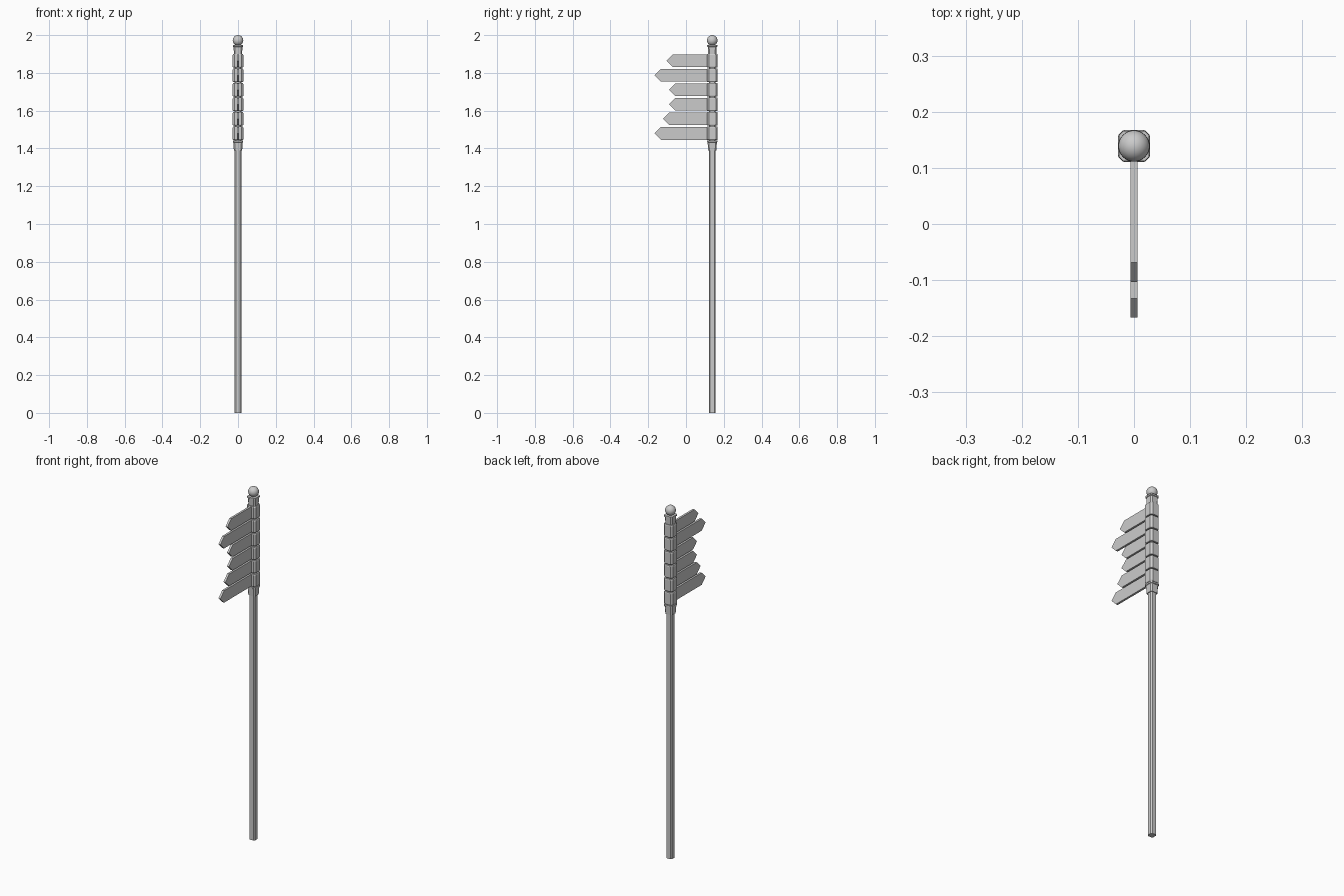
import bpy, bmesh

if "Cube" in bpy.data.objects:
    bpy.data.objects.remove(bpy.data.objects["Cube"])

PY = 0.139  # post axis y


def loft(name, rings):
    """Stack chamfered-square rings (z, half width, chamfer) into a solid."""
    bm = bmesh.new()
    loops = []
    for z, h, c in rings:
        k = h - c
        pts = [(h, -k), (h, k), (k, h), (-k, h), (-h, k), (-h, -k), (-k, -h), (k, -h)]
        loops.append([bm.verts.new((x, y + PY, z)) for x, y in pts])
    for a, b in zip(loops, loops[1:]):
        for i in range(8):
            j = (i + 1) % 8
            bm.faces.new((a[i], a[j], b[j], b[i]))
    bm.faces.new(loops[0][::-1])
    bm.faces.new(loops[-1])
    return finish(name, bm)


def finish(name, bm):
    bmesh.ops.recalc_face_normals(bm, faces=bm.faces)
    me = bpy.data.meshes.new(name)
    bm.to_mesh(me)
    bm.free()
    ob = bpy.data.objects.new(name, me)
    bpy.context.collection.objects.link(ob)
    return ob


def arrow_board(name, zc, tip, hh=0.034, t=0.006):
    """Flat board running from the post to a pointed end at y = tip."""
    bm = bmesh.new()
    prof = [(PY - 0.02, -hh), (PY - 0.02, hh), (tip + hh, hh), (tip, 0), (tip + hh, -hh)]
    face = bm.faces.new([bm.verts.new((-t, y, zc + z)) for y, z in prof])
    ext = bmesh.ops.extrude_face_region(bm, geom=[face])
    verts = [v for v in ext["geom"] if isinstance(v, bmesh.types.BMVert)]
    bmesh.ops.translate(bm, verts=verts, vec=(2 * t, 0, 0))
    return finish(name, bm)


# Post
loft("post", [(0, 0.0175, 0.006), (1.945, 0.0175, 0.006)])

# Flared collars below and above the signs
loft("lower_collar", [(1.388, 0.022, 0.007), (1.432, 0.0245, 0.007),
                      (1.434, 0.0275, 0.007), (1.442, 0.0275, 0.007)])
loft("upper_collar", [(1.898, 0.0215, 0.007), (1.937, 0.0235, 0.007),
                      (1.939, 0.0265, 0.007), (1.947, 0.0265, 0.007)])

# Signs, each a sleeve with an arrow board
for i, tip in enumerate((-0.103, -0.167, -0.09, -0.09, -0.122, -0.167)):
    zc = 1.864 - i * 0.0768
    loft(f"sign_sleeve_{i + 1}", [(zc - 0.035, 0.0265, 0.01), (zc - 0.03, 0.0285, 0.01),
                                  (zc + 0.03, 0.0285, 0.01), (zc + 0.035, 0.0265, 0.01)])
    arrow_board(f"sign_board_{i + 1}", zc, tip)

# Ball finial
bpy.ops.mesh.primitive_uv_sphere_add(segments=24, ring_count=14, radius=0.028,
                                     location=(0, PY, 1.972))
bpy.context.object.name = "ball_finial"
bpy.ops.object.shade_smooth()
